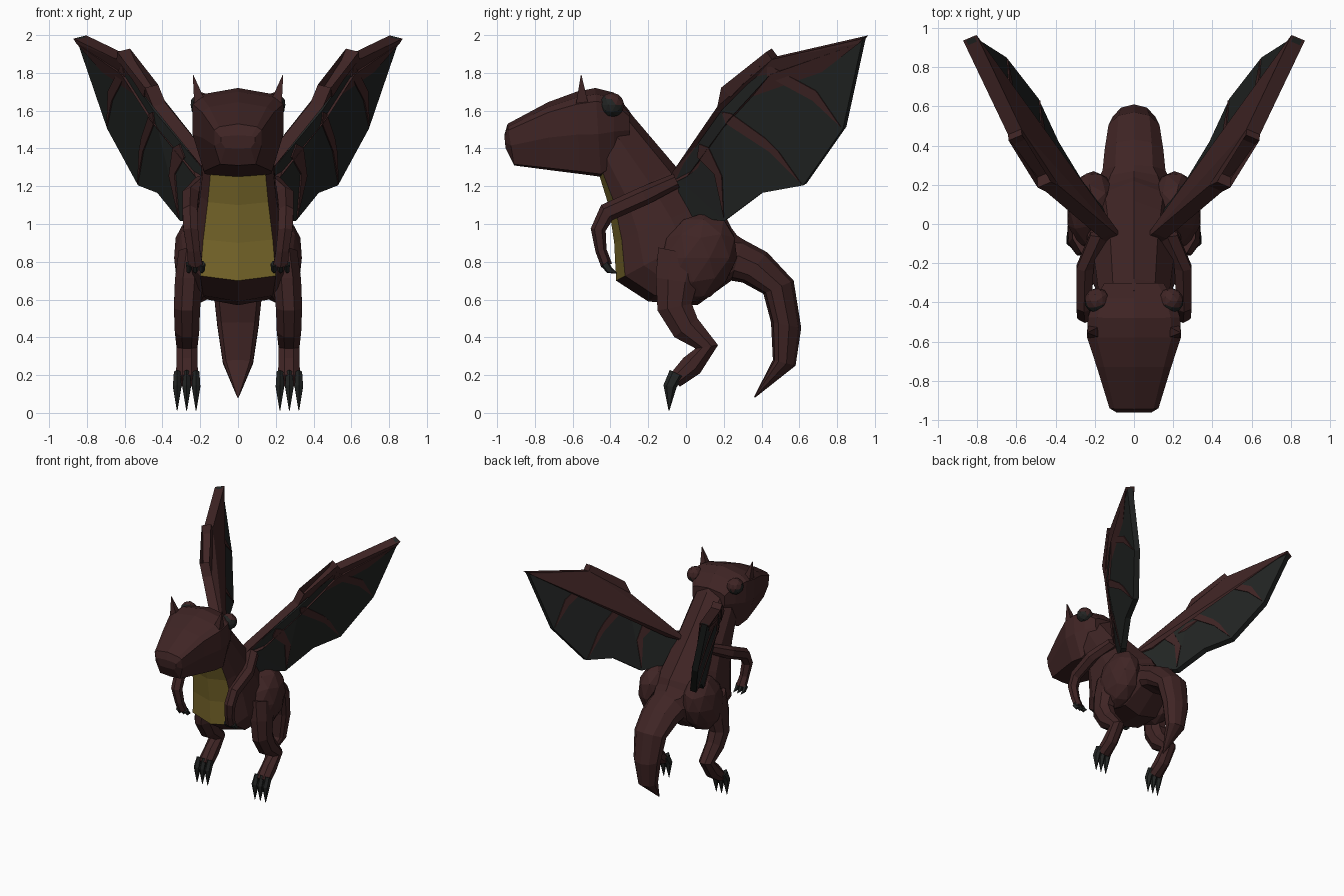
import bpy
import bmesh
from mathutils import Vector

default_cube = bpy.data.objects.get("Cube")
if default_cube:
    bpy.data.objects.remove(default_cube, do_unlink=True)


def make_material(name, rgb):
    mat = bpy.data.materials.new(name)
    mat.use_nodes = True
    color = (*rgb, 1)
    mat.diffuse_color = color
    shader = mat.node_tree.nodes["Principled BSDF"]
    shader.inputs["Base Color"].default_value = color
    shader.inputs["Roughness"].default_value = 0.8
    return mat


HIDE = make_material("red brown hide", (0.05, 0.018, 0.018))
BELLY = make_material("mustard belly", (0.2, 0.145, 0.025))
DARK = make_material("charcoal", (0.016, 0.018, 0.017))


def finish(bm, name, mats, mirror=False):
    """Turn the bmesh into an object, optionally mirrored across x."""
    bmesh.ops.recalc_face_normals(bm, faces=bm.faces)
    mesh = bpy.data.meshes.new(name)
    bm.to_mesh(mesh)
    bm.free()
    for mat in mats:
        mesh.materials.append(mat)
    obj = bpy.data.objects.new(name, mesh)
    bpy.context.collection.objects.link(obj)
    if mirror:
        mod = obj.modifiers.new("Mirror", "MIRROR")
        mod.use_mirror_merge = False
    return obj


def bridge(bm, rings):
    """Skin a list of point rings and cap both ends."""
    loops = [[bm.verts.new(p) for p in ring] for ring in rings]
    count = len(loops[0])
    strips = []
    for a, b in zip(loops, loops[1:]):
        strips.append([bm.faces.new((a[i], a[(i + 1) % count], b[(i + 1) % count], b[i]))
                       for i in range(count)])
    bm.faces.new(loops[0])
    bm.faces.new(loops[-1])
    return strips


def loft(bm, sections, profile):
    """Each section is back y, back z, front y, front z, half width."""
    rings = []
    for by, bz, fy, fz, w in sections:
        back, front = Vector((0, by, bz)), Vector((0, fy, fz))
        half = [back.lerp(front, t) + Vector((x * w, 0, 0)) for t, x in profile]
        other = [Vector((-p.x, p.y, p.z)) for p in reversed(half[1:-1])]
        rings.append(half + other)
    return bridge(bm, rings)


def limb(bm, stations, sides=8):
    """Each station is x, y, z, radius in the side plane, radius across."""
    from math import cos, sin, tau
    points = [Vector(s[:3]) for s in stations]
    rings = []
    for i, (x, y, z, r, rx) in enumerate(stations):
        along = points[min(i + 1, len(points) - 1)] - points[max(i - 1, 0)]
        across = Vector((0, -along.z, along.y)).normalized()
        rings.append([points[i] + Vector((rx * cos(a), 0, 0)) + across * r * sin(a)
                      for a in (tau * (k + 0.5) / sides for k in range(sides))])
    bridge(bm, rings)


def wing_point(y, z):
    """Slanted wing surface that bends in towards the back at its root."""
    x = 0.43 + 0.42 * (y - 0.2) + 0.25 * (z - 1.62)
    return Vector((x - 0.4 * max(0, 0.2 - y), y, z))


def wing_panel(bm, outline, thickness):
    offset = Vector((1, -0.42, -0.25)).normalized() * thickness
    points = [wing_point(y, z) for y, z in outline]
    bridge(bm, [[p - offset for p in points], [p + offset for p in points]])


# Neck, torso and tail in one skin, with a coloured belly
body_profile = [(0, 0), (0.1, 0.6), (0.4, 1), (0.75, 1), (0.92, 0.8), (1, 0)]
body_sections = [
    (-0.34, 1.65, -0.5, 1.32, 0.17),
    (-0.28, 1.57, -0.46, 1.26, 0.18),
    (-0.05, 1.3, -0.41, 1.1, 0.2),
    (0.12, 1.12, -0.38, 0.9, 0.23),
    (0.22, 1.02, -0.37, 0.7, 0.25),
    (0.24, 0.98, -0.2, 0.59, 0.23),
    (0.27, 0.94, 0.06, 0.57, 0.2),
    (0.3, 0.92, 0.24, 0.7, 0.16),
    (0.43, 0.85, 0.3, 0.69, 0.15),
    (0.57, 0.7, 0.41, 0.63, 0.13),
    (0.61, 0.45, 0.45, 0.48, 0.11),
    (0.58, 0.25, 0.46, 0.28, 0.08),
    (0.365, 0.08, 0.36, 0.085, 0.004),
]
bm = bmesh.new()
strips = loft(bm, body_sections, body_profile)
mid = len(body_profile) - 1
for strip in strips[1:4]:
    for face in strip[mid - 1:mid + 1]:
        face.material_index = 1
finish(bm, "body_and_tail", [HIDE, BELLY])

# Head with a blunt snout
head_profile = [(0, 0), (0.07, 0.8), (0.15, 1), (0.52, 1), (0.97, 0.75), (1, 0)]
bm = bmesh.new()
loft(bm, [
    (-0.962, 1.47, -0.955, 1.4, 0.09),
    (-0.945, 1.53, -0.91, 1.31, 0.125),
    (-0.73, 1.645, -0.72, 1.285, 0.19),
    (-0.58, 1.7, -0.56, 1.265, 0.24),
    (-0.48, 1.72, -0.45, 1.25, 0.235),
    (-0.38, 1.695, -0.38, 1.3, 0.2),
    (-0.3, 1.6, -0.3, 1.4, 0.15),
], head_profile)
finish(bm, "head", [HIDE])

# Pointed ears
bm = bmesh.new()
limb(bm, [(0.2, -0.55, 1.64, 0.045, 0.045), (0.238, -0.555, 1.79, 0.002, 0.002)], 4)
finish(bm, "ears", [HIDE], True)

# Eyes with lids over the upper rear
bm = bmesh.new()
bmesh.ops.create_icosphere(bm, subdivisions=2, radius=0.066)
lid_direction = Vector((0, 0.6, 0.8))
bm.normal_update()
for face in bm.faces:
    face.material_index = int(face.normal.dot(lid_direction) > 0.35)
bmesh.ops.translate(bm, verts=bm.verts, vec=(0.188, -0.392, 1.63))
finish(bm, "eyes", [DARK, HIDE], True)

# Arms
bm = bmesh.new()
limb(bm, [
    (0.17, -0.05, 1.23, 0.04, 0.06),
    (0.25, -0.22, 1.15, 0.05, 0.05),
    (0.255, -0.42, 1.06, 0.05, 0.045),
    (0.25, -0.465, 0.97, 0.04, 0.045),
    (0.235, -0.45, 0.86, 0.03, 0.04),
    (0.225, -0.42, 0.78, 0.03, 0.045),
], 6)
finish(bm, "arms", [HIDE], True)

# Finger claws
bm = bmesh.new()
for x in (0.19, 0.225, 0.26):
    limb(bm, [(x, -0.43, 0.79, 0.025, 0.018), (x, -0.405, 0.755, 0.02, 0.015),
              (x, -0.365, 0.74, 0.002, 0.002)], 5)
finish(bm, "finger_claws", [DARK], True)

# Rounded thighs
bm = bmesh.new()
bmesh.ops.create_icosphere(bm, subdivisions=2, radius=1)
for v in bm.verts:
    v.co = Vector((0.205 + 0.14 * v.co.x,
                   0.06 + 0.21 * v.co.y + 0.04 * v.co.z,
                   0.82 + 0.24 * v.co.z))
finish(bm, "thighs", [HIDE], True)

# Legs, bent back to the heel and forward to the foot
bm = bmesh.new()
limb(bm, [
    (0.24, -0.02, 0.85, 0.14, 0.08),
    (0.26, -0.05, 0.7, 0.12, 0.08),
    (0.27, -0.06, 0.56, 0.1, 0.075),
    (0.27, 0.0, 0.45, 0.085, 0.07),
    (0.27, 0.11, 0.35, 0.065, 0.06),
    (0.27, 0.03, 0.25, 0.065, 0.06),
    (0.27, -0.06, 0.17, 0.045, 0.065),
])
finish(bm, "legs", [HIDE], True)

# Toe claws
bm = bmesh.new()
for x in (0.222, 0.272, 0.322):
    limb(bm, [(x, -0.05, 0.21, 0.04, 0.02), (x, -0.085, 0.14, 0.035, 0.026),
              (x, -0.09, 0.012, 0.002, 0.002)], 6)
finish(bm, "toe_claws", [DARK], True)

# Wing membranes with a scalloped trailing edge
bm = bmesh.new()
wing_panel(bm, [
    (-0.05, 1.26), (0.2, 1.61), (0.44, 1.85), (0.945, 1.99), (0.84, 1.51),
    (0.63, 1.21), (0.41, 1.17), (0.21, 1.02), (0, 1.05),
], 0.024)
bmesh.ops.triangulate(bm, faces=bm.faces)
finish(bm, "wing_membranes", [DARK], True)

# Leading wing bones with two knuckle spikes
bm = bmesh.new()
wing_panel(bm, [
    (-0.1, 1.2), (-0.06, 1.28), (0.18, 1.63), (0.2, 1.73), (0.25, 1.68),
    (0.42, 1.86), (0.44, 1.92), (0.47, 1.88), (0.95, 1.99), (0.93, 1.965),
    (0.46, 1.8), (0.24, 1.56), (0.02, 1.26),
], 0.038)
bmesh.ops.triangulate(bm, faces=bm.faces)
finish(bm, "wing_leading_bones", [HIDE], True)

# Wing finger bones
fingers = [
    [(0.08, 1.43), (0.13, 1.41), (0.2, 1.26), (0.21, 1.04), (0.16, 1.27), (0.07, 1.36)],
    [(0.2, 1.6), (0.25, 1.59), (0.43, 1.46), (0.5, 1.39), (0.62, 1.22), (0.45, 1.39),
     (0.22, 1.54)],
    [(0.44, 1.85), (0.5, 1.82), (0.7, 1.71), (0.83, 1.52), (0.68, 1.66), (0.44, 1.79)],
]
bm = bmesh.new()
for outline in fingers:
    wing_panel(bm, outline, 0.031)
bmesh.ops.triangulate(bm, faces=bm.faces)
finish(bm, "wing_finger_bones", [HIDE], True)
